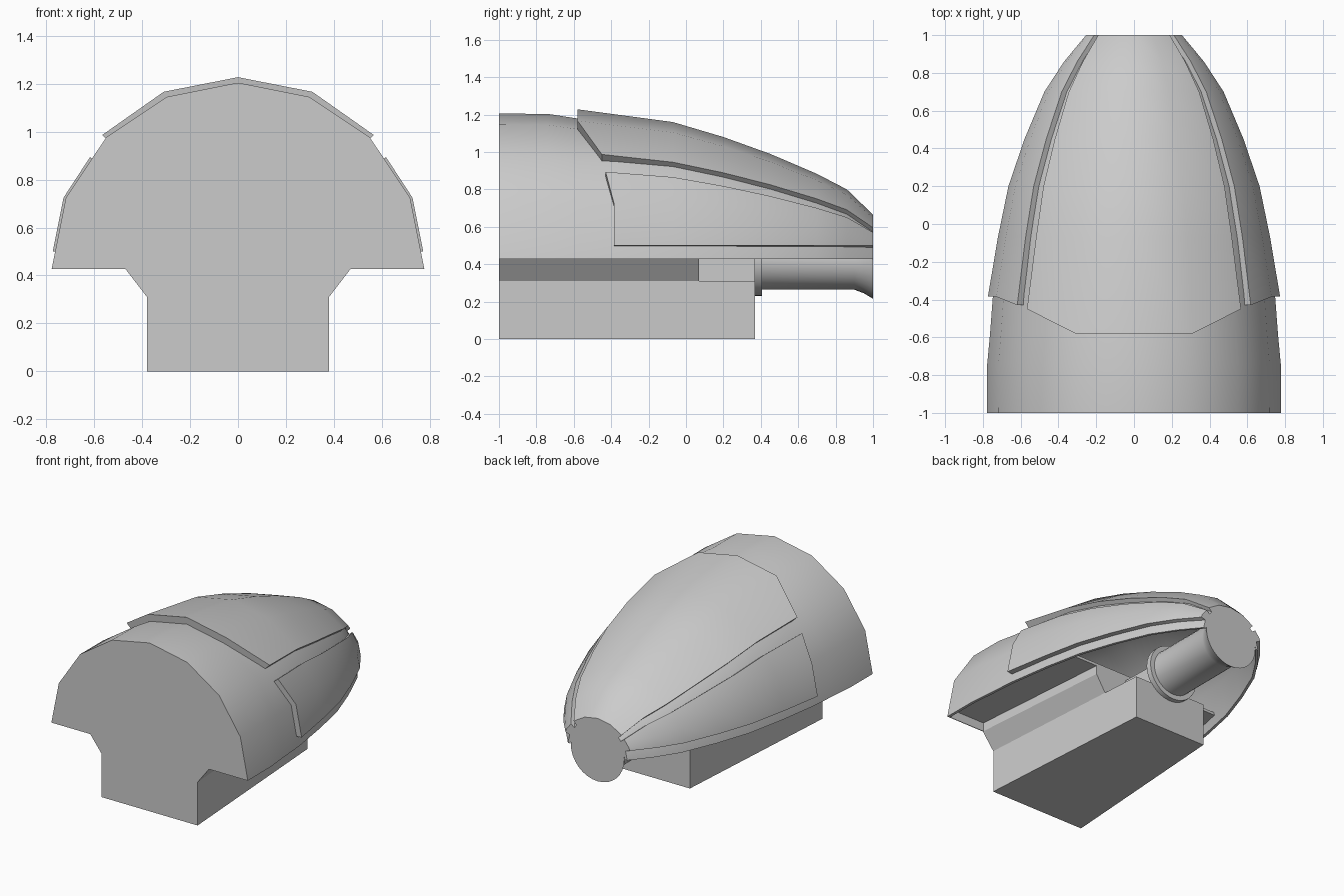
import bpy
import bmesh
import math

cube = bpy.data.objects.get("Cube")
if cube:
    bpy.data.objects.remove(cube, do_unlink=True)

grey = bpy.data.materials.new("hull_grey")
grey.use_nodes = True
colour = (0.6, 0.6, 0.6, 1)
grey.diffuse_color = colour
grey.node_tree.nodes["Principled BSDF"].inputs["Base Color"].default_value = colour

AXIS = 0.427         # height of the hull's lower rim
SEG = math.pi / 8    # one facet of the half-round section
WALL = 0.02          # hull shell thickness
# Hull stations: y, half width, height
STATIONS = [(-1, .778, .778), (-.74, .777, .777), (-.58, .762, .752), (-.38, .747, .738),
            (-.07, .70, .70), (.2, .645, .62), (.45, .56, .53), (.7, .455, .423),
            (.86, .35, .34), (1, .235, .205)]


def radii(y):
    for (y0, a0, b0), (y1, a1, b1) in zip(STATIONS, STATIONS[1:]):
        if y <= y1:
            f = (y - y0) / (y1 - y0)
            return a0 + f * (a1 - a0), b0 + f * (b1 - b0)
    return STATIONS[-1][1:]


def shell_point(t, y, offset=0):
    """Point on the faceted hull; t counts facets from the +x edge."""
    rx, rz = (r + offset for r in radii(y))
    i = math.floor(t)
    f = t - i
    x = (1 - f) * math.cos(i * SEG) + f * math.cos((i + 1) * SEG)
    z = (1 - f) * math.sin(i * SEG) + f * math.sin((i + 1) * SEG)
    return (rx * x, y, AXIS + rz * z)


def loft(name, rings, smooth=True):
    """Closed solid through equal rings of points."""
    bm = bmesh.new()
    loops = [[bm.verts.new(p) for p in ring] for ring in rings]
    n = len(loops[0])
    for a, b in zip(loops, loops[1:]):
        for i in range(n):
            j = (i + 1) % n
            bm.faces.new((a[i], a[j], b[j], b[i]))
    bm.faces.new(loops[0])
    bm.faces.new(loops[-1])
    bmesh.ops.recalc_face_normals(bm, faces=bm.faces)
    mesh = bpy.data.meshes.new(name)
    bm.to_mesh(mesh)
    bm.free()
    mesh.materials.append(grey)
    obj = bpy.data.objects.new(name, mesh)
    bpy.context.collection.objects.link(obj)
    if smooth:
        bpy.ops.object.select_all(action='DESELECT')
        obj.select_set(True)
        bpy.context.view_layer.objects.active = obj
        bpy.ops.object.shade_smooth_by_angle(angle=math.radians(32))


def plate(name, rows, fronts, offset, lip=0, mirror=False):
    """Raised panel following the hull from its front edge to the tail."""
    tail = [s[0] for s in STATIONS if s[0] > -.3]
    rings = []
    for k, y_tail in enumerate([None] + tail):
        outer, inner = [], []
        for row, front in zip(rows, fronts):
            y = front if k == 0 else y_tail
            t = row(y) if callable(row) else row
            outer.append(shell_point(t, y, offset + (lip if k == 0 else 0)))
            inner.append(shell_point(t, y, -WALL / 2))
        ring = outer + inner[::-1]
        if mirror:
            ring = [(-x, y, z) for x, y, z in ring]
        rings.append(ring)
    loft(name, rings)


def keel_part(name, half, y0, y1):
    """Mirrored profile extruded along y, narrowing to the rear with the keel."""
    outline = half + [(-x, z) for x, z in half[::-1]]
    rings = []
    for y in (y0, y1):
        scale = 1 - .237 * (y + 1) / 1.37
        rings.append([(x * scale, y, z) for x, z in outline])
    loft(name, rings, smooth=False)


# Half-round hollow hull narrowing to the tail, closed by a front wall
loft("hull_shell", [[shell_point(t, s[0]) for t in range(9)]
                    + [shell_point(t, s[0], -WALL) for t in range(8, -1, -1)] for s in STATIONS])
loft("front_wall", [[shell_point(t, y, -WALL) for t in range(9)] for y in (-1, -.995)], smooth=False)

# Floor inside the front of the hull, set above the rim
FLOOR = .49
floor_rings = []
for y in (-.997, -.74, -.58, -.38, -.07, .07):
    w = radii(y)[0] - .022
    floor_rings.append([(-w, y, FLOOR), (w, y, FLOOR), (w, y, FLOOR + .02), (-w, y, FLOOR + .02)])
loft("hull_floor", floor_rings, smooth=False)

# Raised top panel with an angled front edge
plate("top_panel", [2, 3, 4, 5, 6], [-.45, -.58, -.58, -.58, -.45], .033, .016)


# Raised side panels with a level lower edge
SIDE_RAISE = .035


def lower_edge(y):
    return (.5 - AXIS) / ((radii(y)[1] + SIDE_RAISE) * math.sin(SEG))


for side, flip in (("left", False), ("right", True)):
    plate(side + "_side_panel", [lower_edge, 1, 1.66], [-.385, -.385, -.43],
          SIDE_RAISE, .006, mirror=flip)

# Keel block, flared shoulder up to the floor, and narrow rear neck
keel_part("keel_block", [(.38, 0), (.38, .31)], -1, .37)
keel_part("keel_shoulder", [(.38, .31), (.47, AXIS), (.47, FLOOR)], -1, .07)
keel_part("keel_neck", [(.16, .305), (.16, .47)], .06, .37)

# Tail tube with a front flange and flared end
SIDES = 32
profile = [(.365, .197), (.405, .197), (.405, .163), (.9, .163), (.95, .182), (1, .212)]
loft("tail_tube", [[(r * math.cos(math.tau * i / SIDES), y, AXIS + r * math.sin(math.tau * i / SIDES))
                    for i in range(SIDES)] for y, r in profile])
